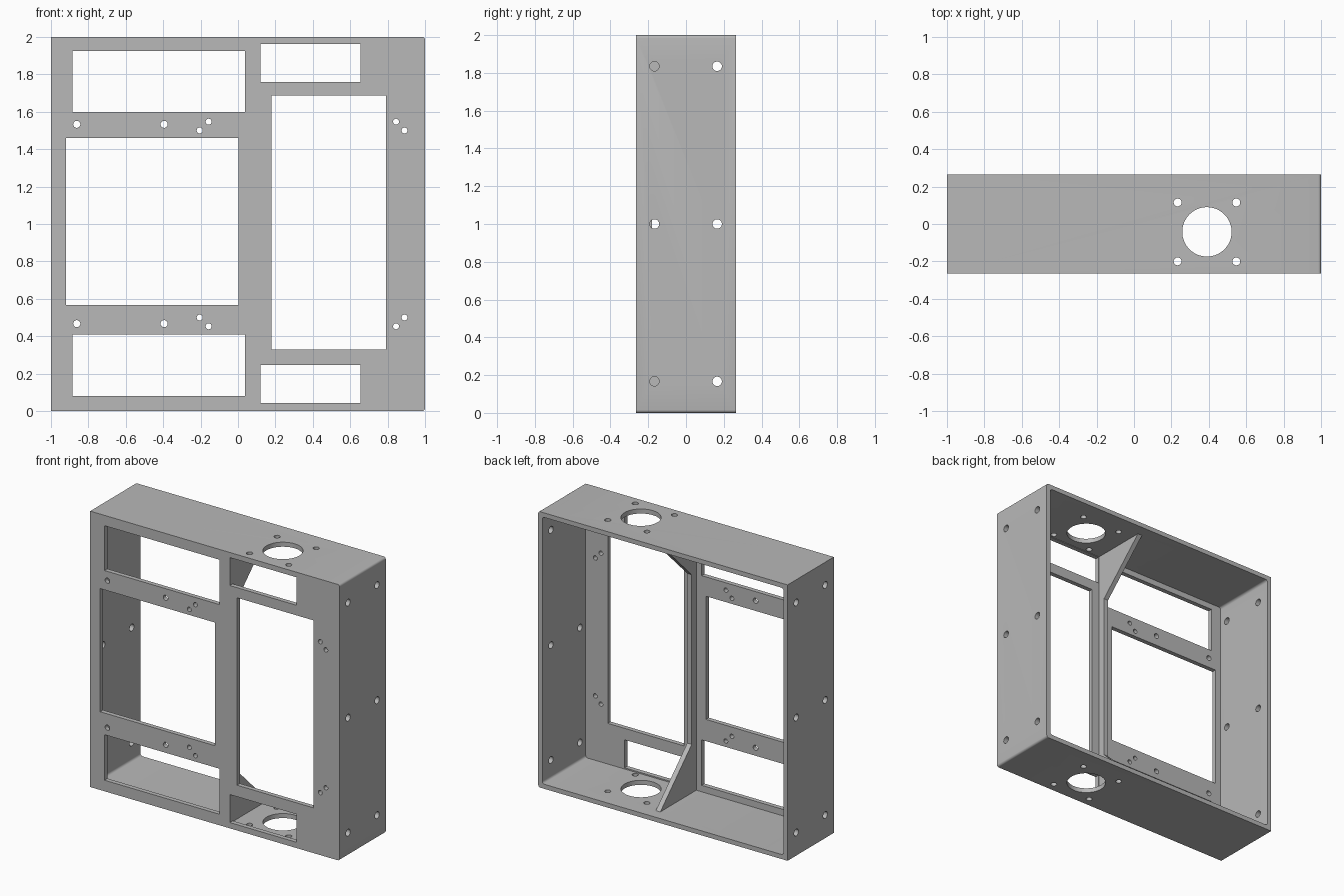
import bpy, bmesh
from math import pi
from mathutils import Matrix, Vector

if "Cube" in bpy.data.objects:
    bpy.data.objects.remove(bpy.data.objects["Cube"])

DEPTH = 0.265   # half depth
WALL = 0.033    # sheet thickness

grey = bpy.data.materials.new("plain_grey")
grey.use_nodes = True
grey.diffuse_color = (0.48, 0.48, 0.48, 1)
grey.node_tree.nodes["Principled BSDF"].inputs["Base Color"].default_value = grey.diffuse_color


def add_box(bm, lo, hi):
    lo, hi = Vector(lo), Vector(hi)
    m = Matrix.Translation((lo + hi) / 2) @ Matrix.Diagonal((hi - lo).to_4d())
    m[3][3] = 1
    return bmesh.ops.create_cube(bm, size=1, matrix=m)["verts"]


def add_hole(bm, centre, axis, radius, length, sides=24):
    turn = {"X": Matrix.Rotation(pi / 2, 4, "Y"),
            "Y": Matrix.Rotation(pi / 2, 4, "X"), "Z": Matrix()}[axis]
    bmesh.ops.create_cone(bm, cap_ends=True, segments=sides, radius1=radius,
                          radius2=radius, depth=length,
                          matrix=Matrix.Translation(centre) @ turn)


def round_corners(bm, radius, test):
    # rounds the edges that run front to back
    edges = [e for e in bm.edges
             if abs(e.verts[0].co.y - e.verts[1].co.y) > 0.1 and test(e.verts[0].co)]
    bmesh.ops.bevel(bm, geom=edges, offset=radius, segments=4, profile=0.5, affect="EDGES")


def make_object(name, bm):
    bmesh.ops.recalc_face_normals(bm, faces=bm.faces)
    mesh = bpy.data.meshes.new(name)
    bm.to_mesh(mesh)
    bm.free()
    mesh.materials.append(grey)
    obj = bpy.data.objects.new(name, mesh)
    bpy.context.collection.objects.link(obj)
    return obj


def activate(obj):
    bpy.ops.object.select_all(action="DESELECT")
    obj.select_set(True)
    bpy.context.view_layer.objects.active = obj


def cut(target, bm):
    cutter = make_object("cutter", bm)
    cutter.hide_render = True
    mod = target.modifiers.new("cut", "BOOLEAN")
    mod.operation, mod.solver, mod.object = "DIFFERENCE", "EXACT", cutter
    activate(target)
    bpy.ops.object.modifier_apply(modifier=mod.name)
    bpy.data.objects.remove(cutter)


# Outer block, rounded on its left corners only
bm = bmesh.new()
add_box(bm, (-1, -DEPTH, 0), (1, DEPTH, 2))
round_corners(bm, 0.016, lambda co: co.x > 0)
housing = make_object("housing", bm)

# Hollow inside, open at the back
bm = bmesh.new()
add_box(bm, (WALL - 1, WALL - DEPTH, WALL), (1 - WALL, DEPTH + 0.1, 2 - WALL))
round_corners(bm, 0.018, lambda co: True)
cut(housing, bm)

# Front windows and screw holes
bm = bmesh.new()
windows = [(-0.885, 0.037, 1.6, 1.925), (-0.885, 0.037, 0.08, 0.41),
           (-0.92, 0.003, 0.567, 1.46), (0.12, 0.655, 1.76, 1.963),
           (0.12, 0.655, 0.042, 0.245), (0.178, 0.79, 0.328, 1.687)]
for x0, x1, z0, z1 in windows:
    add_box(bm, (x0, -DEPTH - 0.05, z0), (x1, -DEPTH + 0.06, z1))
for side in (-1, 1):
    for x, dz, r in [(-0.862, 0.533, 0.019), (-0.395, 0.533, 0.019),
                     (-0.205, 0.5, 0.016), (-0.157, 0.547, 0.016),
                     (0.845, 0.547, 0.016), (0.89, 0.5, 0.016)]:
        add_hole(bm, (x, -DEPTH, 1 + side * dz), "Y", r, 0.12)
cut(housing, bm)

# Screw holes through both side walls
bm = bmesh.new()
for y in (-0.167, 0.165):
    for z in (0.167, 1, 1.835):
        add_hole(bm, (0, y, z), "X", 0.025, 2.2)
cut(housing, bm)

# Round openings with screw holes through the top and bottom walls
bm = bmesh.new()
add_hole(bm, (0.39, -0.042, 1), "Z", 0.132, 2.2, 64)
for x in (0.233, 0.547):
    for y in (-0.2, 0.115):
        add_hole(bm, (x, y, 1), "Z", 0.021, 2.2)
cut(housing, bm)

# Upright rib with a sloping brace at each end
bm = bmesh.new()
half = [(-0.25, 0.015), (0.18, 0.015), (0.18, WALL), (-0.18, 0.385)]
profile = half + [(y, 2 - z) for y, z in reversed(half)]
face = bm.faces.new([bm.verts.new((0.08, y, z)) for y, z in profile])
new = bmesh.ops.extrude_face_region(bm, geom=[face])["geom"]
bmesh.ops.translate(bm, vec=(0.036, 0, 0),
                    verts=[v for v in new if isinstance(v, bmesh.types.BMVert)])
make_object("braced_rib", bm)

activate(housing)
bpy.ops.object.shade_smooth_by_angle(angle=pi / 6)
